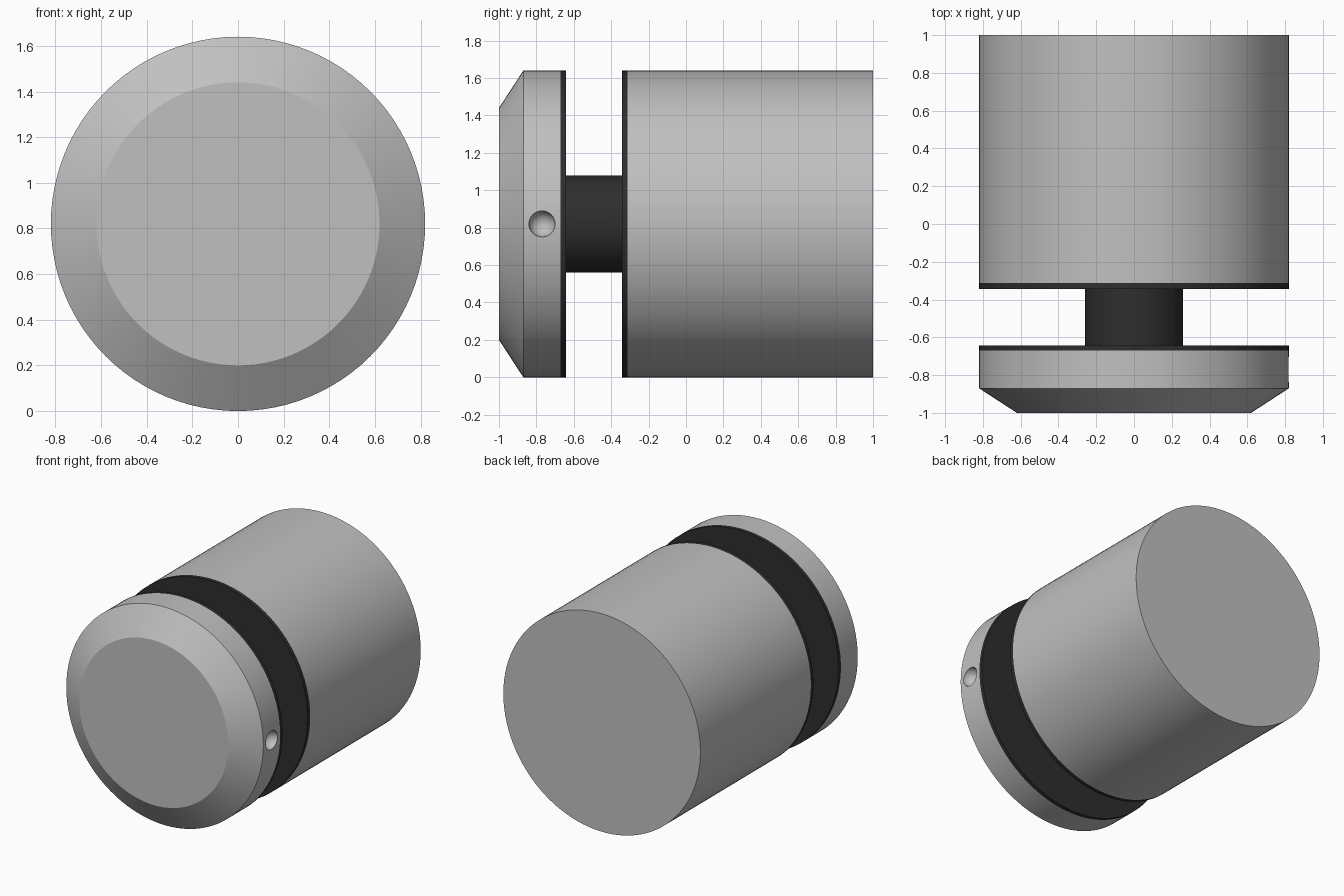
import bpy
import math
from mathutils import Vector

cube = bpy.data.objects.get("Cube")
if cube:
    bpy.data.objects.remove(cube, do_unlink=True)

RADIUS = 0.82
SEGMENTS = 96


def material(name, value):
    mat = bpy.data.materials.new(name)
    mat.use_nodes = True
    colour = (value, value, value, 1)
    mat.diffuse_color = colour
    mat.node_tree.nodes["Principled BSDF"].inputs["Base Color"].default_value = colour
    return mat


metal = material("satin metal", 0.53)
rubber = material("black rubber", 0.027)


def smooth(obj, angle=25):
    bpy.ops.object.select_all(action="DESELECT")
    obj.select_set(True)
    bpy.context.view_layer.objects.active = obj
    bpy.ops.object.shade_smooth_by_angle(angle=math.radians(angle))


def turned(name, profile, mat):
    """Solid of revolution about the y axis from (y, radius) pairs, front to back."""
    verts, faces = [], []
    for y, r in profile:
        for i in range(SEGMENTS):
            a = math.tau * i / SEGMENTS
            verts.append((r * math.cos(a), y, RADIUS + r * math.sin(a)))
    for k in range(len(profile) - 1):
        for i in range(SEGMENTS):
            j = (i + 1) % SEGMENTS
            a, b = k * SEGMENTS, (k + 1) * SEGMENTS
            faces.append((a + i, b + i, b + j, a + j))
    faces.append(tuple(range(SEGMENTS)))
    last = (len(profile) - 1) * SEGMENTS
    faces.append(tuple(reversed(range(last, last + SEGMENTS))))
    mesh = bpy.data.meshes.new(name)
    mesh.from_pydata(verts, [], faces)
    mesh.materials.append(mat)
    obj = bpy.data.objects.new(name, mesh)
    bpy.context.collection.objects.link(obj)
    smooth(obj)
    return obj


# Main barrel, stem and the two sealing washers
turned("barrel", [(-0.313, RADIUS), (1, RADIUS)], metal)
turned("rear_washer", [(-0.343, RADIUS), (-0.313, RADIUS)], rubber)
turned("stem", [(-0.642, 0.26), (-0.343, 0.26)], rubber)
turned("front_washer", [(-0.67, RADIUS), (-0.642, RADIUS)], rubber)

# Chamfered clamping cap
cap = turned("cap", [(-1, 0.62), (-0.87, RADIUS), (-0.67, RADIUS)], metal)

# Rounded grub screw recess in the left side of the cap
bpy.ops.mesh.primitive_uv_sphere_add(
    segments=32, ring_count=16, radius=0.07,
    location=Vector((RADIUS, -0.77, RADIUS)), rotation=(0, math.pi / 2, 0))
cutter = bpy.context.object
cutter.name = "recess_cutter"
cutter.hide_render = True
cutter.data.materials.append(metal)
smooth(cutter)
cut = cap.modifiers.new("recess", "BOOLEAN")
cut.operation = "DIFFERENCE"
cut.solver = "EXACT"
cut.object = cutter
bpy.context.view_layer.objects.active = cap
bpy.ops.object.modifier_apply(modifier=cut.name)
bpy.data.objects.remove(cutter, do_unlink=True)
smooth(cap)
